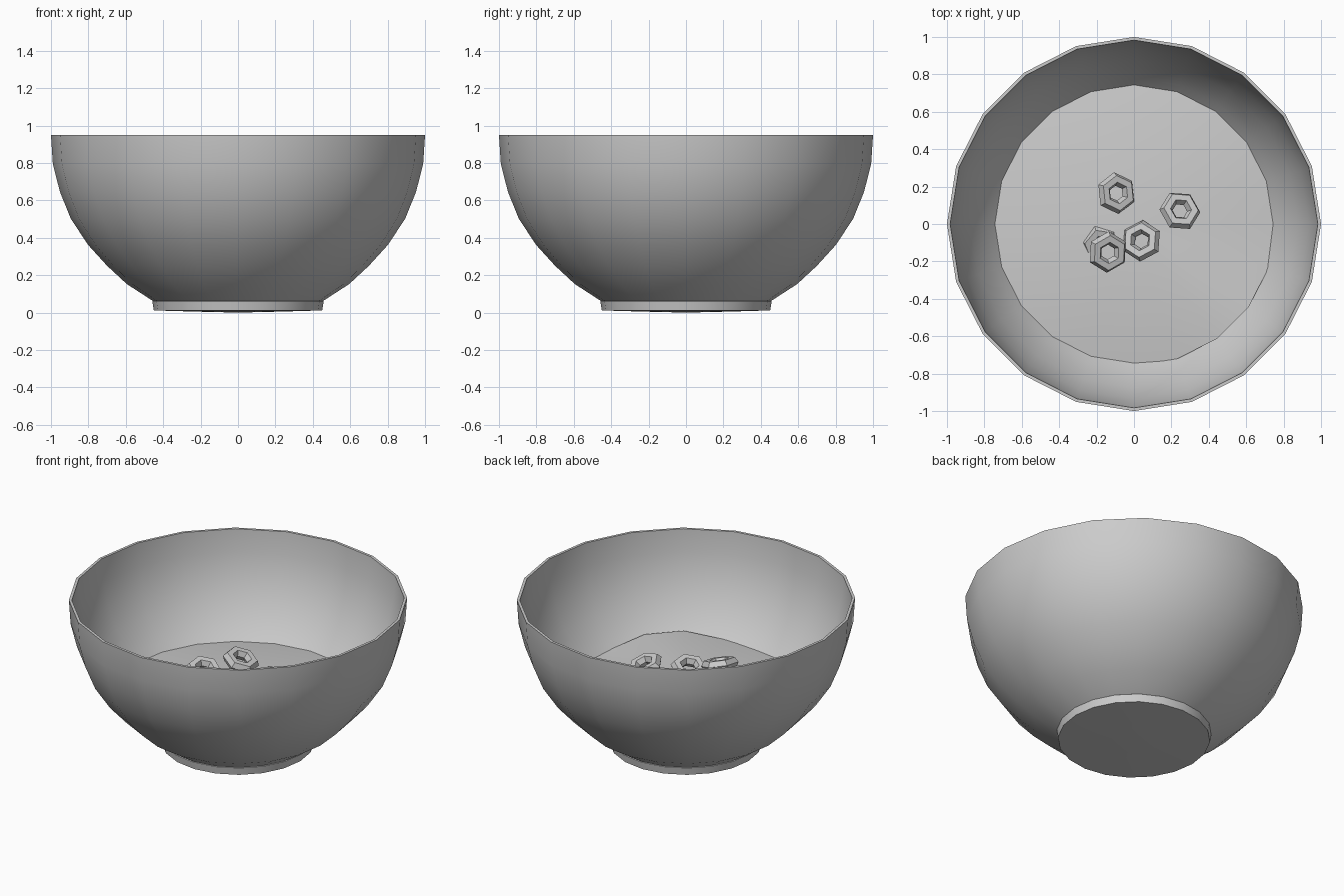
import bpy, bmesh, math
from mathutils import Matrix, Euler, Vector

if "Cube" in bpy.data.objects:
    bpy.data.objects.remove(bpy.data.objects["Cube"])

SIDES = 20


def make_object(name, bm, smooth=None):
    bmesh.ops.recalc_face_normals(bm, faces=bm.faces)
    mesh = bpy.data.meshes.new(name)
    bm.to_mesh(mesh)
    bm.free()
    obj = bpy.data.objects.new(name, mesh)
    bpy.context.collection.objects.link(obj)
    if smooth:
        bpy.ops.object.select_all(action='DESELECT')
        obj.select_set(True)
        bpy.context.view_layer.objects.active = obj
        bpy.ops.object.shade_smooth_by_angle(angle=math.radians(smooth))
    return obj


def lathe(name, profile, smooth):
    bm = bmesh.new()
    vs = [bm.verts.new((r, 0, z)) for r, z in profile]
    edges = [bm.edges.new(pair) for pair in zip(vs, vs[1:])]
    bmesh.ops.spin(bm, geom=vs + edges, cent=(0, 0, 0), axis=(0, 0, 1),
                   angle=math.tau, steps=SIDES, use_duplicate=False)
    bmesh.ops.remove_doubles(bm, verts=bm.verts, dist=0.0005)
    return make_object(name, bm, smooth)


# Bowl: thin wall with a low foot, underside to inner floor
outer = [(0.455, 0.062), (0.594, 0.152), (0.70, 0.25), (0.80, 0.36),
         (0.893, 0.50), (0.952, 0.645), (0.99, 0.795), (1.0, 0.95)]
inner = [(r - 0.017, z + (0.01 if z < 0.9 else 0)) for r, z in reversed(outer)]
foot = [(0, 0.0), (0.14, 0.003), (0.37, 0.009), (0.45, 0.012), (0.458, 0.06)]
lathe("bowl", foot + outer + inner + [(0, 0.05)], 30)

# Filling: shallow mound with an uneven edge
bm = bmesh.new()
raised = {-54: 0.065, -36: 0.06, -72: 0.025, -18: 0.01}
centre = bm.verts.new((0, 0, 0.43))
rim = []
for i in range(SIDES):
    deg = i * 18 - 180
    a = math.radians(deg)
    rim.append(bm.verts.new((0.757 * math.cos(a), 0.757 * math.sin(a),
                             0.325 + raised.get(deg, 0))))
for a, b in zip(rim, rim[1:] + rim[:1]):
    bm.faces.new((centre, a, b))
make_object("filling", bm, 30)


def hex_ring(name, loc, rot, major=0.076, minor=0.036, n=6):
    bm = bmesh.new()
    rows = []
    for i in range(n):
        a = math.tau * i / n
        row = []
        for j in range(n):
            b = math.tau * j / n
            r = major + minor * math.cos(b)
            row.append(bm.verts.new((r * math.cos(a), r * math.sin(a),
                                     minor * math.sin(b))))
        rows.append(row)
    for i in range(n):
        for j in range(n):
            p, q, k = rows[i], rows[(i + 1) % n], (j + 1) % n
            bm.faces.new((p[j], q[j], q[k], p[k]))
    turn = Euler([math.radians(d) for d in rot]).to_matrix().to_4x4()
    bm.transform(Matrix.Translation(Vector(loc)) @ turn)
    make_object(name, bm)


# Loose six-sided rings resting on the filling
rings = [((-0.095, 0.165, 0.46), (12, 18, 38)),
         ((0.245, 0.07, 0.475), (-18, 12, -4)),
         ((-0.14, -0.15, 0.505), (16, 10, 30)),
         ((0.04, -0.09, 0.455), (-14, -8, 28)),
         ((-0.17, -0.11, 0.37), (10, -12, 50))]
for i, (loc, rot) in enumerate(rings):
    hex_ring(f"ring_piece_{i + 1}", loc, rot)
